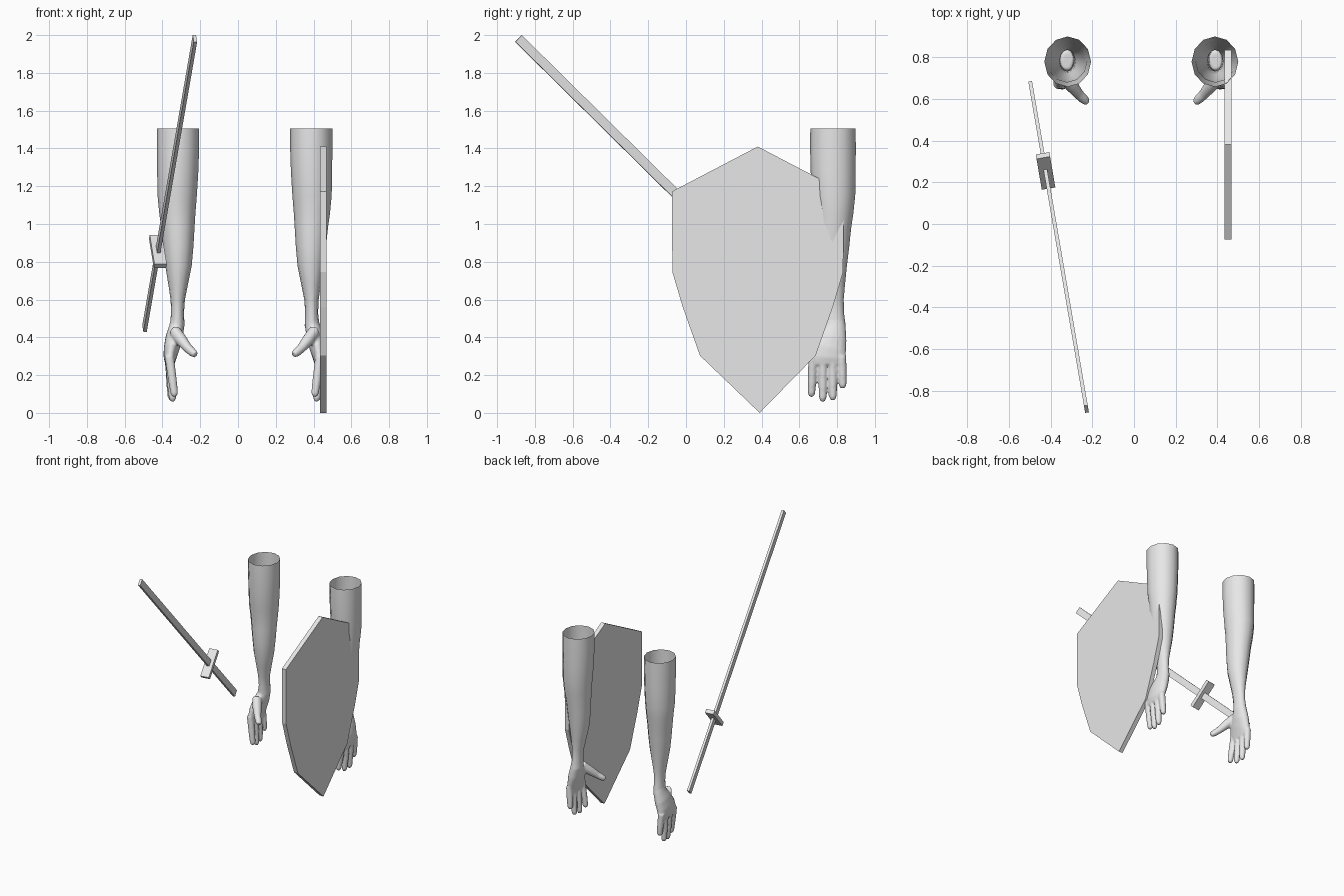
import bpy, bmesh, math
from mathutils import Vector, Matrix

old = bpy.data.objects.get("Cube")
if old:
    bpy.data.objects.remove(old, do_unlink=True)

grey = bpy.data.materials.new("plain grey")
grey.use_nodes = True
grey.diffuse_color = (0.8, 0.8, 0.8, 1)
grey.node_tree.nodes["Principled BSDF"].inputs["Base Color"].default_value = (0.8, 0.8, 0.8, 1)


def finish(name, bm, smooth=False):
    bmesh.ops.recalc_face_normals(bm, faces=bm.faces[:])
    for f in bm.faces:
        f.smooth = smooth
    mesh = bpy.data.meshes.new(name)
    bm.to_mesh(mesh)
    bm.free()
    mesh.materials.append(grey)
    ob = bpy.data.objects.new(name, mesh)
    bpy.context.collection.objects.link(ob)
    return ob


def tube(bm, stations, sides=12, closed=True):
    """Loft elliptical rings along stations of (x, y, z, rx, ry)."""
    rings = []
    for i, (x, y, z, rx, ry) in enumerate(stations):
        a = Vector(stations[max(i - 1, 0)][:3])
        b = Vector(stations[min(i + 1, len(stations) - 1)][:3])
        turn = Vector((0, 0, -1)).rotation_difference(b - a)
        ring = []
        for k in range(sides):
            t = math.tau * k / sides
            p = turn @ Vector((rx * math.cos(t), ry * math.sin(t), 0))
            ring.append(bm.verts.new(p + Vector((x, y, z))))
        rings.append(ring)
    for r0, r1 in zip(rings, rings[1:]):
        for k in range(sides):
            n = (k + 1) % sides
            bm.faces.new((r0[k], r0[n], r1[n], r1[k]))
    if closed:
        bm.faces.new(rings[0])
        bm.faces.new(rings[-1])


# Arm from the open upper rim to the wrist
ARM = [
    (-.318, .778, 1.505, .112, .120), (-.318, .778, 1.40, .112, .121),
    (-.319, .779, 1.28, .109, .119), (-.322, .782, 1.15, .104, .114),
    (-.321, .783, 1.06, .096, .103), (-.318, .777, .98, .088, .097),
    (-.316, .774, .88, .080, .090), (-.315, .772, .78, .070, .080),
    (-.317, .776, .68, .052, .066), (-.319, .780, .60, .038, .055),
    (-.320, .784, .53, .034, .052), (-.322, .788, .46, .039, .057),
]
PALM = [
    (-.320, .784, .52, .031, .049), (-.324, .788, .46, .040, .058),
    (-.338, .775, .40, .045, .078), (-.352, .755, .34, .042, .095),
    (-.360, .748, .29, .034, .100), (-.361, .748, .255, .024, .094),
]
THUMB = [
    (-.335, .715, .43, .034, .040), (-.300, .665, .385, .032, .034),
    (-.265, .622, .342, .025, .026), (-.240, .598, .320, .023, .024),
    (-.224, .583, .308, .017, .018),
]
# Fingers: root y, tip y, tip z, tip x
FINGERS = [(.672, .664, .085, -.335), (.725, .724, .060, -.345),
           (.776, .778, .066, -.352), (.824, .830, .130, -.352)]

for side in ("right", "left"):
    flip = Matrix.Identity(4)
    if side == "left":
        flip = Matrix.Translation((.07, 0, 0)) @ Matrix.Scale(-1, 4, (1, 0, 0))

    bm = bmesh.new()
    tube(bm, ARM, closed=False)
    bm.transform(flip)
    finish(side + "_arm", bm, smooth=True)

    bm = bmesh.new()
    tube(bm, PALM, 16)
    tube(bm, THUMB)
    for y0, y1, z1, x1 in FINGERS:
        path = []
        for t, r in ((0, .025), (.35, .024), (.65, .023), (.92, .020), (1, .011)):
            path.append((-.364 + (x1 + .364) * t, y0 + (y1 - y0) * t,
                         .30 + (z1 - .30) * t, r, r))
        tube(bm, path)
    bm.transform(flip)
    hand = finish(side + "_hand", bm, smooth=True)
    # Fuse palm, thumb and fingers into one soft skin
    mod = hand.modifiers.new("fuse", "REMESH")
    mod.mode = "VOXEL"
    mod.voxel_size = .007
    mod.use_smooth_shade = True
    soft = hand.modifiers.new("soften", "SMOOTH")
    soft.factor = .5
    soft.iterations = 4

# Shield: symmetric flat plate
half = [(.455, 1.172), (.452, .745), (.397, .56), (.306, .303)]
mid = .38
outline = ([(mid, 1.41)] + [(mid + d, z) for d, z in half] + [(mid + .01, 0)]
           + [(mid - d, z) for d, z in reversed(half)])
bm = bmesh.new()
plate = bm.faces.new([bm.verts.new((.434, y, z)) for y, z in outline])
grown = bmesh.ops.extrude_face_region(bm, geom=[plate])
bmesh.ops.translate(bm, vec=(.034, 0, 0),
                    verts=[v for v in grown["geom"] if isinstance(v, bmesh.types.BMVert)])
finish("shield", bm)

# Sword: slanted bar with a cross guard
pommel = Vector((-.495, .668, .446))
tip = Vector((-.228, -.887, 1.982))
along = (tip - pommel).normalized()
across = along.cross(Vector((0, 0, 1))).normalized()
up = across.cross(along)
frame = Matrix((across, along, up)).transposed().to_4x4()


def bar(name, centre, size):
    bm = bmesh.new()
    bmesh.ops.create_cube(bm, size=1)
    bm.transform(Matrix.Translation(centre) @ frame @ Matrix.Diagonal((*size, 1)))
    finish(name, bm)


bar("sword_blade", (pommel + tip) / 2, (.018, (tip - pommel).length, .049))
bar("sword_guard", pommel.lerp(tip, .266), (.066, .03, .215))
